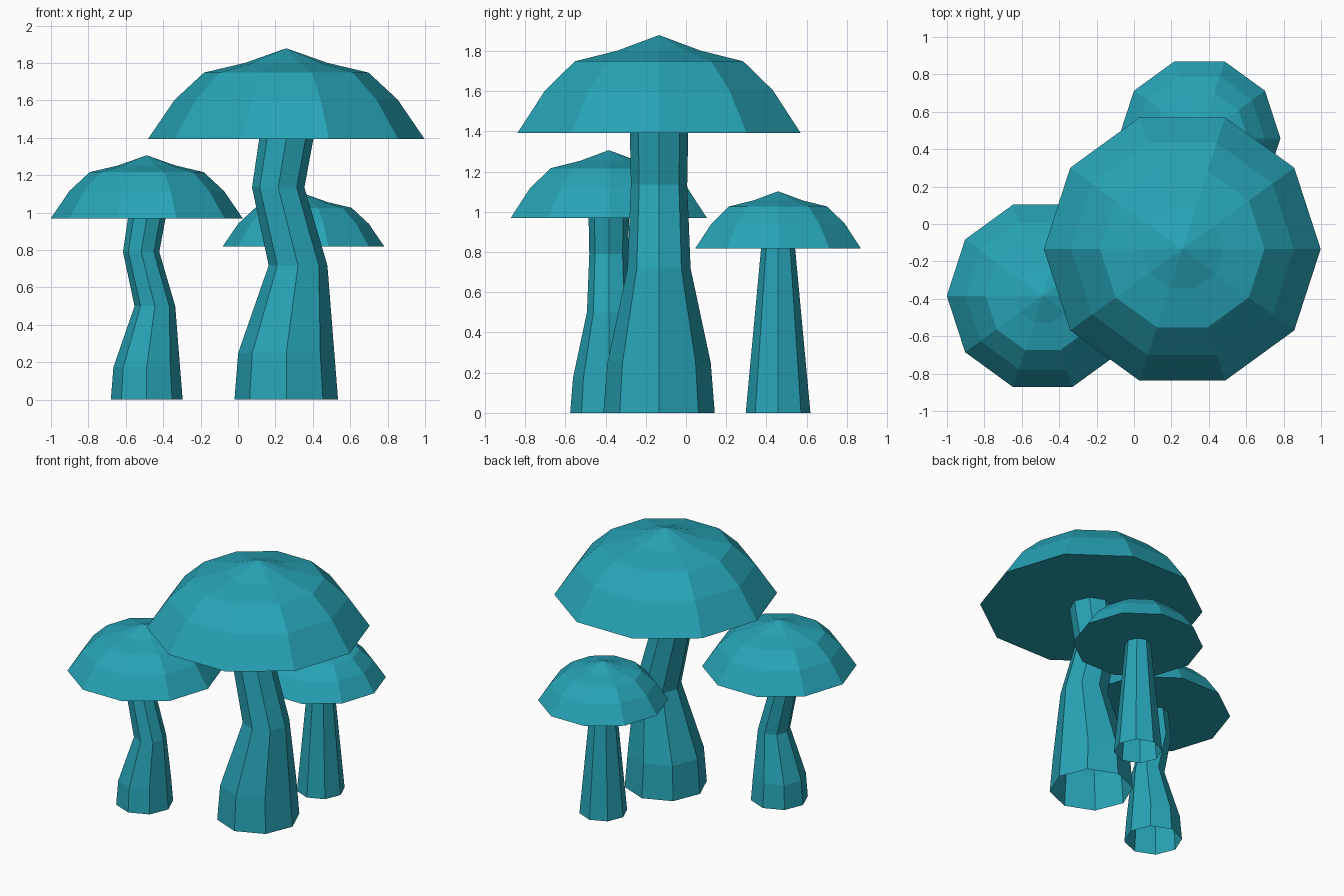
import bpy
import math

if "Cube" in bpy.data.objects:
    bpy.data.objects.remove(bpy.data.objects["Cube"])

teal = bpy.data.materials.new("teal")
teal.diffuse_color = (0.020, 0.37, 0.47, 1.0)
teal.use_nodes = True
teal.node_tree.nodes["Principled BSDF"].inputs["Base Color"].default_value = teal.diffuse_color


def lathe(name, sides, rings, apex=None, close_bottom=False):
    """Loft regular polygons; each ring is (x, y, z, radius)."""
    verts, faces = [], []
    for x, y, z, r in rings:
        for i in range(sides):
            a = 2 * math.pi * i / sides
            verts.append((x + r * math.cos(a), y + r * math.sin(a), z))
    for k in range(len(rings) - 1):
        for i in range(sides):
            j = (i + 1) % sides
            b, t = k * sides, (k + 1) * sides
            faces.append((b + i, b + j, t + j, t + i))
    if apex:
        verts.append(apex)
        t = (len(rings) - 1) * sides
        for i in range(sides):
            faces.append((t + i, t + (i + 1) % sides, len(verts) - 1))
    if close_bottom:
        faces.append(tuple(reversed(range(sides))))
    mesh = bpy.data.meshes.new(name)
    mesh.from_pydata(verts, [], faces)
    mesh.materials.append(teal)
    obj = bpy.data.objects.new(name, mesh)
    bpy.context.collection.objects.link(obj)
    return obj


# Cap profile (radius, height above rim) and stem rings (lean in x, z, radius), full size
CAP = [(0.74, 0.0), (0.596, 0.211), (0.44, 0.356), (0.22, 0.408)]
CAP_TOP = 0.486
BENT_STEM = [(0, 0, 0.277), (0, 0.25, 0.257), (0.063, 0.718, 0.157),
             (-0.043, 1.135, 0.14), (0, 1.393, 0.145)]
STRAIGHT_STEM = [(0, 0, 0.275), (0, 1.393, 0.145)]


def mushroom(size, x, y, scale, rim_z, stem):
    zs = rim_z / 1.393
    lathe(size + "_stem", 8,
          [(x + dx * scale, y, z * zs, r * scale) for dx, z, r in stem])
    # ten-sided cap with a flat underside
    lathe(size + "_cap", 10,
          [(x, y, rim_z + h * scale, r * scale) for r, h in CAP],
          apex=(x, y, rim_z + CAP_TOP * scale), close_bottom=True)


mushroom("large", 0.258, -0.134, 1.0, 1.393, BENT_STEM)
mushroom("medium", -0.488, -0.384, 0.693, 0.97, BENT_STEM)
mushroom("small", 0.35, 0.458, 0.585, 0.818, STRAIGHT_STEM)
